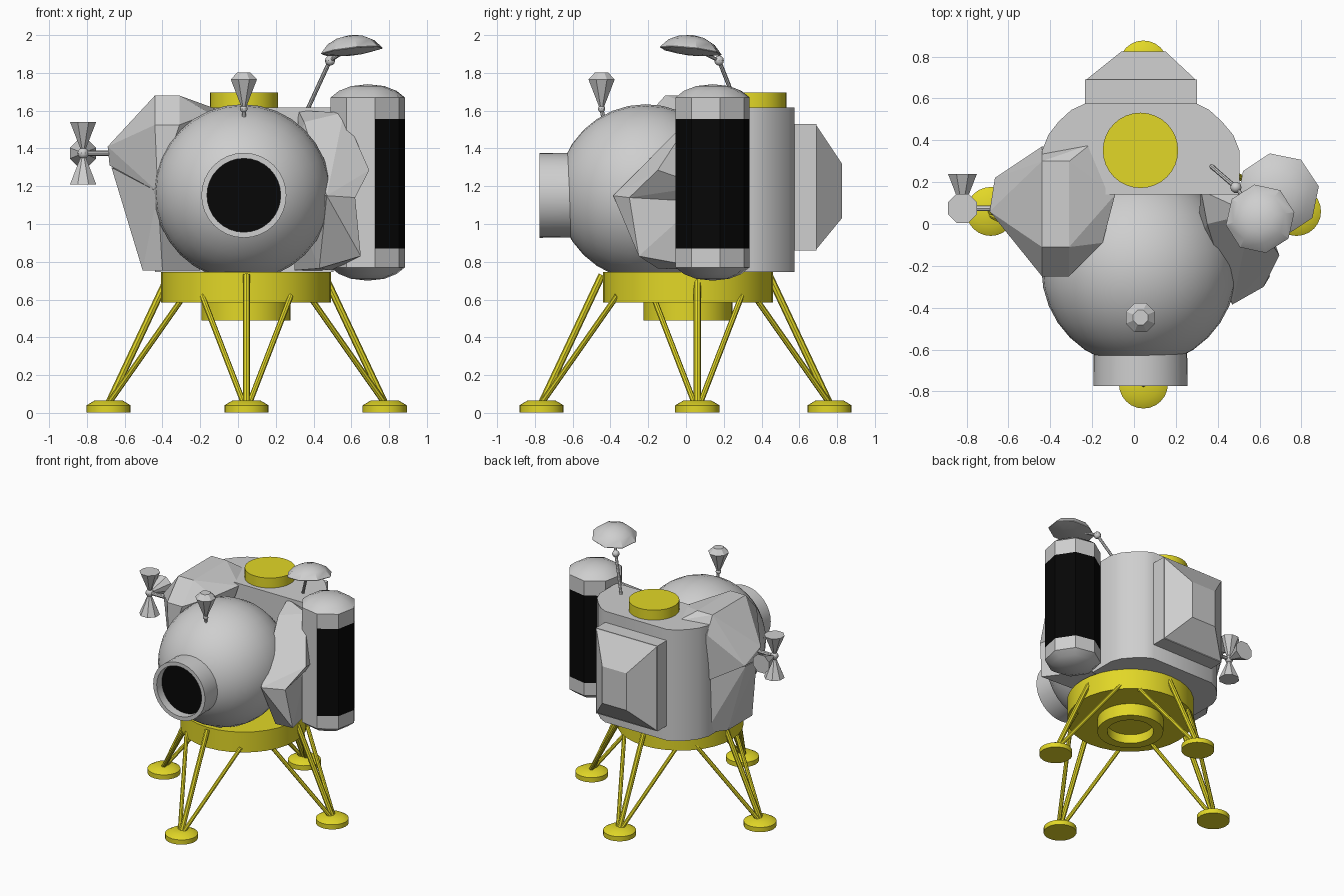
import bpy, bmesh, math
from mathutils import Vector

cube = bpy.data.objects.get("Cube")
if cube:
    bpy.data.objects.remove(cube, do_unlink=True)


def material(name, rgb):
    m = bpy.data.materials.new(name)
    m.use_nodes = True
    m.diffuse_color = (*rgb, 1)
    bsdf = next(n for n in m.node_tree.nodes if n.type == 'BSDF_PRINCIPLED')
    bsdf.inputs["Base Color"].default_value = (*rgb, 1)
    bsdf.inputs["Roughness"].default_value = 0.7
    return m


GREY = material("light_grey", (0.62, 0.62, 0.62))
YELLOW = material("yellow", (0.76, 0.68, 0.02))
BLACK = material("black", (0.002, 0.002, 0.002))


def finish(name, bm, mats, smooth=False):
    bmesh.ops.remove_doubles(bm, verts=bm.verts, dist=1e-5)
    bmesh.ops.recalc_face_normals(bm, faces=bm.faces)
    me = bpy.data.meshes.new(name)
    bm.to_mesh(me)
    bm.free()
    ob = bpy.data.objects.new(name, me)
    bpy.context.collection.objects.link(ob)
    for m in mats:
        me.materials.append(m)
    if smooth:
        bpy.ops.object.select_all(action='DESELECT')
        ob.select_set(True)
        bpy.context.view_layer.objects.active = ob
        bpy.ops.object.shade_smooth_by_angle(angle=math.radians(32))
    return ob


def lathe(name, profile, segs, loc, mat, axis=(0, 0, 1), turn=0.0, smooth=False, paint=None):
    """Spin (radius, height) points around an axis; paint maps a local face centre to a material index."""
    bm = bmesh.new()
    q = Vector((0, 0, 1)).rotation_difference(Vector(axis).normalized())
    rings = []
    for r, h in profile:
        n = 1 if r == 0 else segs
        rings.append([bm.verts.new((r * math.cos(turn + math.tau * i / segs),
                                    r * math.sin(turn + math.tau * i / segs), h)) for i in range(n)])
    for a, b in zip(rings, rings[1:]):
        for i in range(segs):
            j = (i + 1) % segs
            corners = [a[i % len(a)], a[j % len(a)], b[j % len(b)], b[i % len(b)]]
            f = bm.faces.new(list(dict.fromkeys(corners)))
            if paint:
                f.material_index = paint(f.calc_center_median())
    for v in bm.verts:
        v.co = q @ v.co + Vector(loc)
    return finish(name, bm, mat if isinstance(mat, list) else [mat], smooth)


def tube(name, a, b, r, mat, segs=8):
    a, b = Vector(a), Vector(b)
    n = (b - a).length
    return lathe(name, [(0, 0), (r, 0), (r, n), (0, n)], segs, a, mat, axis=b - a, smooth=True)


def hull(name, points, mat):
    bm = bmesh.new()
    for p in points:
        bm.verts.new(p)
    res = bmesh.ops.convex_hull(bm, input=bm.verts)
    junk = {g for g in res["geom_interior"] + res["geom_unused"] if isinstance(g, bmesh.types.BMVert)}
    bmesh.ops.delete(bm, geom=list(junk), context='VERTS')
    bmesh.ops.dissolve_limit(bm, angle_limit=0.02, verts=bm.verts, edges=bm.edges)
    return finish(name, bm, [mat])


def ball(name, r, loc, mat, segs=10, steps=6, axis=(0, 0, 1)):
    prof = [(r * math.sin(math.pi * i / steps) if 0 < i < steps else 0, -r * math.cos(math.pi * i / steps))
            for i in range(steps + 1)]
    return lathe(name, prof, segs, loc, mat, axis=axis, smooth=True)


# Descent base with recessed engine bell
lathe("descent_base", [(0, .56), (.165, .56), (.165, .49), (.235, .49), (.235, .585), (.45, .585),
                       (.45, .745), (0, .745)], 32, (.042, .01, 0), YELLOW, smooth=True)

# Four legs: foot pad, main strut and two braces each
legs = {"front": ((.045, -.765, 0), (0, -1, 0)), "back": ((.045, .76, 0), (0, 1, 0)),
        "right": ((-.685, .06, 0), (-1, 0, 0)), "left": ((.777, .06, 0), (1, 0, 0))}
for side, (foot, out) in legs.items():
    foot, out = Vector(foot), Vector(out)
    across = Vector((-out.y, out.x, 0))
    up = Vector((0, 0, 1))
    lathe(side + "_foot_pad", [(0, .003), (.117, .003), (.117, .04), (.075, .065), (0, .065)],
          24, foot, YELLOW, smooth=True)
    ankle = foot + up * .05
    tube(side + "_main_strut", ankle, foot - out * .32 + up * .73, .019, YELLOW)
    for s in (-1, 1):
        tube(side + "_brace", ankle + across * s * .015, foot - out * .4 + across * s * .235 + up * .62,
             .015, YELLOW)

# Rear cabin: extruded outline with rounded back corners
outline = [(.505, .14), (.505, .35), (.475, .425), (.42, .49), (.36, .545), (.30, .575),
           (-.235, .575), (-.30, .545), (-.36, .49), (-.41, .425), (-.44, .35), (-.44, .14)]
bm = bmesh.new()
base = bm.faces.new([bm.verts.new((x, y, .745)) for x, y in outline])
top = bmesh.ops.extrude_face_region(bm, geom=[base])["geom"]
bmesh.ops.translate(bm, vec=(0, 0, .872), verts=[g for g in top if isinstance(g, bmesh.types.BMVert)])
finish("rear_cabin", bm, [GREY], smooth=True)

# Equipment bay on the back with a tapered cover
hull("equipment_bay", [(x, y, z) for x in (-.235, .3) for y in (.5, .69) for z in (.86, 1.53)], GREY)
hull("equipment_cover", [(x, .685, z) for x in (-.235, .3) for z in (.86, 1.53)]
     + [(x, .825, z) for x in (-.06, .15) for z in (1.03, 1.32)], GREY)

# Round crew cabin
ball("crew_cabin", .467, (.024, -.213, 1.167), GREY, segs=32, steps=16, axis=(0, 1, 0))

# Front docking collar with a deep dark port
lathe("docking_collar", [(0, 0), (.222, 0), (.225, .275), (.195, .275), (.195, .21), (0, .21)],
      32, (.031, -.5, 1.152), [GREY, BLACK], axis=(0, -1, 0), smooth=True,
      paint=lambda c: int(c.z > .1 and math.hypot(c.x, c.y) < .15))

# Top hatch
lathe("top_hatch", [(0, 0), (.18, 0), (.18, .085), (0, .085)], 32, (.031, .352, 1.61), YELLOW, smooth=True)

# Right side faceted pods
hull("right_upper_pod", [(-.44, -.11, 1.68), (-.31, -.11, 1.68), (-.44, .3, 1.68), (-.31, .3, 1.68),
                         (-.44, -.25, 1.525), (-.31, -.25, 1.525), (-.21, .38, 1.61), (-.44, .37, 1.55),
                         (-.15, -.09, 1.585), (-.09, .14, 1.6), (-.69, .06, 1.41), (-.665, .22, 1.31),
                         (-.68, .08, 1.31), (-.425, -.25, 1.17), (-.38, .37, 1.15), (-.16, 0, 1.2)], GREY)
hull("right_lower_pod", [(-.66, .2, 1.3), (-.67, .08, 1.3), (-.425, -.25, 1.17), (-.505, -.1, .755),
                         (-.505, .2, .755), (-.4, .35, 1.2), (-.4, .33, .755), (-.4, -.16, .755),
                         (-.2, 0, .755)], GREY)

# Left side faceted pods
hull("left_upper_pod", [(.35, 0, 1.54), (.56, .05, 1.59), (.695, -.15, 1.285), (.62, -.3, 1.14),
                        (.47, -.385, 1.15), (.32, .16, 1.6), (.5, .16, 1.55), (.5, .16, 1.1),
                        (.3, -.1, 1.15), (.6, .1, 1.2)], GREY)
hull("left_lower_pod", [(.62, -.3, 1.14), (.47, -.385, 1.15), (.65, -.25, .83), (.43, -.15, .765),
                        (.5, .16, 1.2), (.5, .16, .755), (.3, .1, .755), (.3, -.1, 1.1)], GREY)

# Tall side tank: dark band on all but the two faces turned in toward the crew cabin
lathe("side_tank", [(0, .70), (.09, .71), (.155, .735), (.2, .77), (.2, .87), (.2, 1.555),
                    (.2, 1.67), (.155, 1.705), (.09, 1.73), (0, 1.74)], 8, (.687, .141, 0),
      [GREY, BLACK], turn=math.radians(11), smooth=True,
      paint=lambda c: int(1.1 < c.z < 1.3 and not -170 < math.degrees(math.atan2(c.y, c.x)) < -90))

# Dish on a slanted mast
tube("dish_mast", (.365, .28, 1.6), (.487, .175, 1.865), .011, GREY)
ball("dish_knuckle", .027, (.487, .175, 1.865), GREY)
tube("dish_arm", (.487, .175, 1.865), (.59, .04, 1.93), .01, GREY)
lathe("dish", [(0, -.022), (.08, -.018), (.165, -.004), (.167, 0), (.125, .045), (.075, .07), (0, .084)], 8,
      (.603, .025, 1.918), GREY, axis=(-.11, .11, 1), turn=math.radians(10), smooth=True)

# Horn antennas
horn = [(0, .01), (.014, .01), (.075, .155), (0, .155)]
hub = Vector((-.82, .075, 1.375))
for label, way in (("upper", (0, 0, 1)), ("lower", (0, 0, -1)), ("rear", (0, 1, 0))):
    lathe(label + "_horn", horn, 8, hub + Vector(way) * .01, GREY, axis=way, turn=math.pi / 8)
ball("horn_hub", .03, hub, GREY)
tube("horn_arm", hub, (-.6, .075, 1.375), .014, GREY)
lathe("front_horn", horn[:3] + [(.038, .192), (0, .192)], 8, (.031, -.447, 1.61), GREY, turn=math.pi / 8)
ball("front_horn_hub", .02, (.031, -.447, 1.61), GREY)
tube("front_horn_stem", (.031, -.43, 1.52), (.031, -.447, 1.61), .011, GREY)
